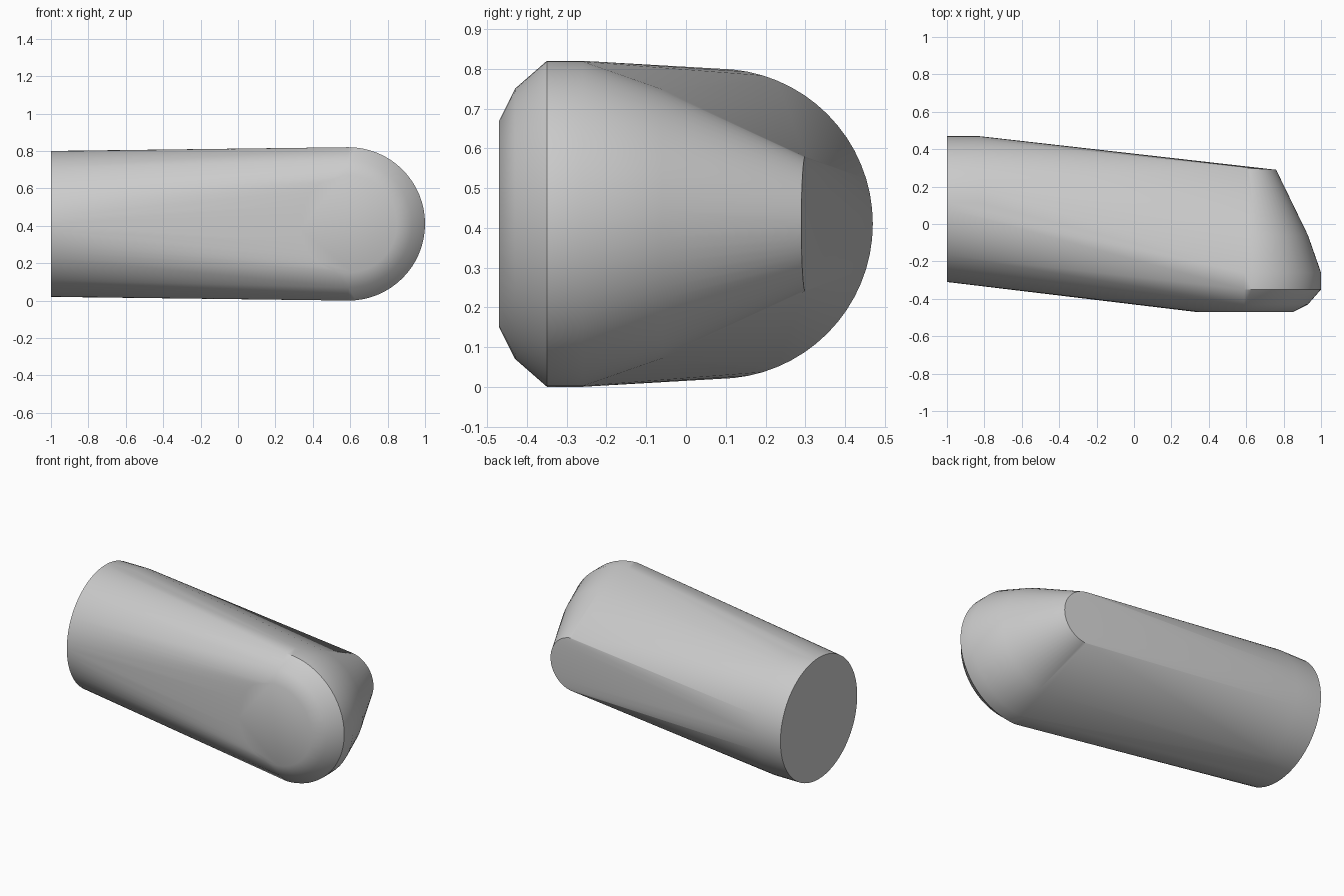
import bpy
import bmesh
import math

cube = bpy.data.objects.get("Cube")
if cube:
    bpy.data.objects.remove(cube, do_unlink=True)

MID = 0.41      # height of the centre line
HEAD_X = 0.59   # centre of the rounded head


def arc(start, end, steps):
    return [math.radians(start + (end - start) * i / steps) for i in range(steps + 1)]


bm = bmesh.new()

# Round shaft: two equal discs
for x in (-1, -0.83):
    for a in arc(0, 354.375, 63):
        bm.verts.new((x, 0.08 + 0.39 * math.cos(a), MID + 0.39 * math.sin(a)))

# Head: rings stacked from front to back, the front one a full circle
for y, r, half in ((-0.47, 0.26, 180), (-0.43, 0.34, 90), (-0.35, 0.41, 90),
                   (-0.26, 0.41, 90), (-0.06, 0.34, 90), (0.29, 0.17, 90)):
    for a in arc(-half, half - (5.625 if half == 180 else 0), 63 if half == 180 else 32):
        dx = r * math.cos(a)
        lean = 0.01 * (1 - dx / r) if y > 0 else 0
        bm.verts.new((HEAD_X + dx, y + lean, MID + r * math.sin(a)))

# Skin stretched over shaft and head
hull = bmesh.ops.convex_hull(bm, input=bm.verts[:])
loose = [v for v in bm.verts if not v.link_faces]
bmesh.ops.delete(bm, geom=loose, context='VERTS')
bmesh.ops.dissolve_limit(bm, angle_limit=math.radians(0.3),
                         verts=bm.verts[:], edges=bm.edges[:])
bmesh.ops.recalc_face_normals(bm, faces=bm.faces[:])

mesh = bpy.data.meshes.new("tapered_body")
bm.to_mesh(mesh)
bm.free()
body = bpy.data.objects.new("tapered_body", mesh)
bpy.context.collection.objects.link(body)

# Plain grey
grey = bpy.data.materials.new("plain_grey")
grey.use_nodes = True
grey.diffuse_color = (0.6, 0.6, 0.6, 1)
grey.node_tree.nodes["Principled BSDF"].inputs["Base Color"].default_value = (0.6, 0.6, 0.6, 1)
mesh.materials.append(grey)

bpy.ops.object.select_all(action='DESELECT')
body.select_set(True)
bpy.context.view_layer.objects.active = body
bpy.ops.object.shade_smooth_by_angle(angle=math.radians(30))
